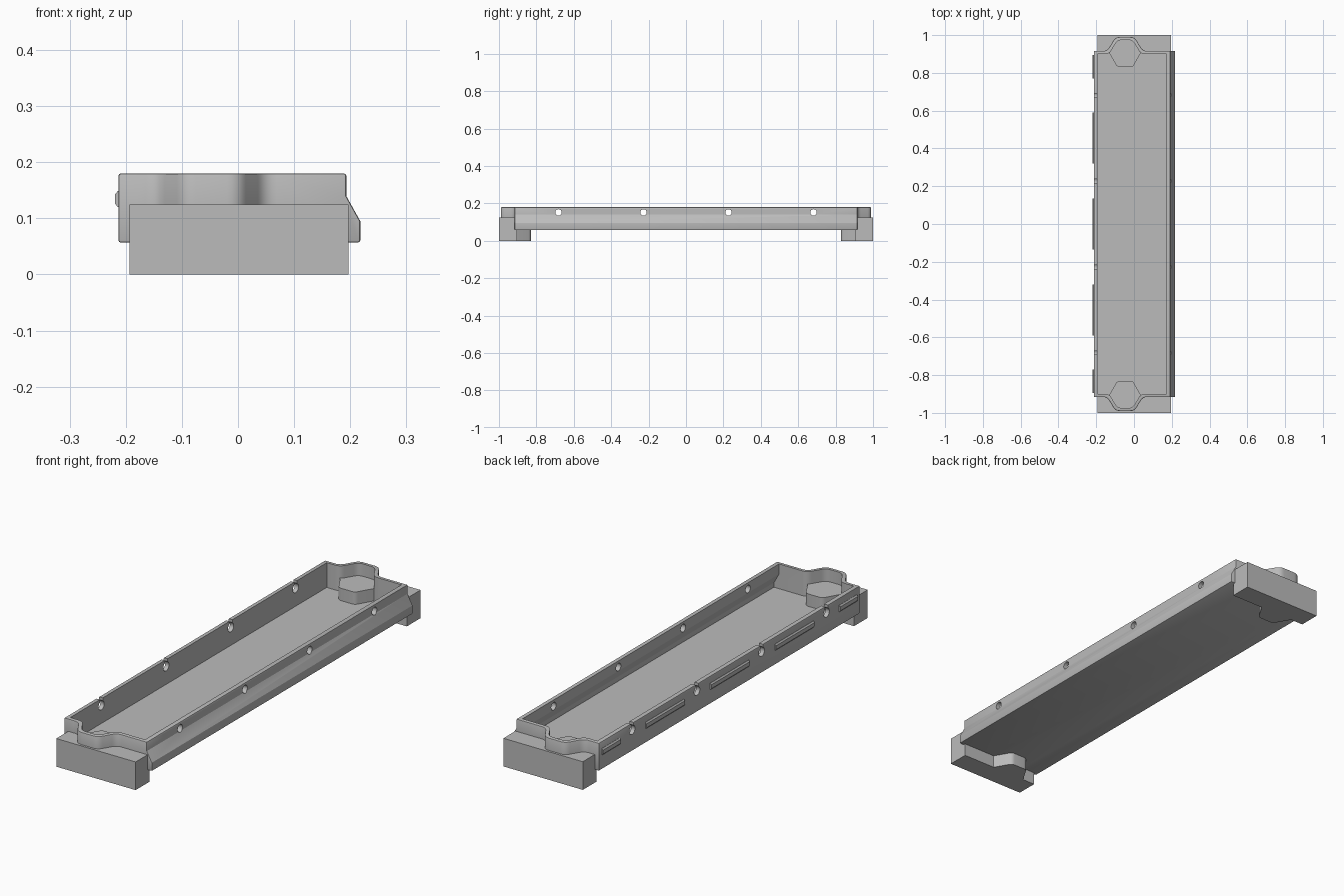
import bpy
import math
from mathutils import Vector

cube = bpy.data.objects.get("Cube")
if cube:
    bpy.data.objects.remove(cube, do_unlink=True)

grey = bpy.data.materials.new("plain grey")
grey.use_nodes = True
colour = (0.5, 0.5, 0.5, 1)
grey.diffuse_color = colour
grey.node_tree.nodes["Principled BSDF"].inputs["Base Color"].default_value = colour

CX = -0.0475       # centre line of the end bulges
FLOOR, RIM = 0.07, 0.18


def rounded(points, radius, steps=5):
    """Round every corner of a closed outline."""
    out = []
    for i, p in enumerate(points):
        p = Vector(p)
        a, b = Vector(points[i - 1]) - p, Vector(points[(i + 1) % len(points)]) - p
        start = p + a.normalized() * min(radius, a.length * 0.45)
        end = p + b.normalized() * min(radius, b.length * 0.45)
        for k in range(steps + 1):
            t = k / steps
            out.append(start * (1 - t) ** 2 + p * 2 * t * (1 - t) + end * t ** 2)
    return out


def prism(name, outline, axis, lo, hi):
    """Extrude a flat outline along x, y or z."""
    place = {"x": lambda u, v, w: (w, u, v),
             "y": lambda u, v, w: (u, w, v),
             "z": lambda u, v, w: (u, v, w)}[axis]
    n = len(outline)
    verts = [place(u, v, w) for w in (lo, hi) for u, v in outline]
    faces = [list(range(n))[::-1], list(range(n, 2 * n))]
    faces += [(i, (i + 1) % n, n + (i + 1) % n, n + i) for i in range(n)]
    mesh = bpy.data.meshes.new(name)
    mesh.from_pydata(verts, [], faces)
    mesh.materials.append(grey)
    obj = bpy.data.objects.new(name, mesh)
    bpy.context.collection.objects.link(obj)
    bpy.ops.object.select_all(action="DESELECT")
    obj.select_set(True)
    bpy.context.view_layer.objects.active = obj
    bpy.ops.object.mode_set(mode="EDIT")
    bpy.ops.mesh.select_all(action="SELECT")
    bpy.ops.mesh.normals_make_consistent(inside=False)
    bpy.ops.object.mode_set(mode="OBJECT")
    return obj


def apply(obj, kind, **settings):
    mod = obj.modifiers.new(kind.lower(), kind)
    for key, value in settings.items():
        setattr(mod, key, value)
    bpy.context.view_layer.objects.active = obj
    bpy.ops.object.modifier_apply(modifier=mod.name)


def combine(obj, other, operation):
    apply(obj, "BOOLEAN", object=other, operation=operation, solver="EXACT")
    bpy.data.objects.remove(other, do_unlink=True)


def smooth(obj):
    bpy.ops.object.select_all(action="DESELECT")
    obj.select_set(True)
    bpy.context.view_layer.objects.active = obj
    bpy.ops.object.shade_smooth_by_angle(angle=math.radians(25))


def plan(side, end, base, tip, tip_end):
    """Tray outline from above, with a bulge at each end."""
    back = [(side, end), (CX + base, end), (CX + tip, tip_end),
            (CX - tip, tip_end), (CX - base, end), (-side, end)]
    points = rounded(back + [(x, -y) for x, y in reversed(back)], 0.022)
    # keep the four outer corners square
    return [p if abs(p.x) < 0.2 else Vector((math.copysign(side, p.x),
            math.copysign(end, p.y))) for p in points]


def clean_plan(*args):
    out = []
    for p in plan(*args):
        if not out or (p - out[-1]).length > 1e-5:
            out.append(p)
    if (out[0] - out[-1]).length < 1e-5:
        out.pop()
    return out


# Tray: side profile trimmed to the plan outline, then hollowed
outer = [(-0.213, 0.057), (0.218, 0.057), (0.218, 0.095),
         (0.193, 0.14), (0.193, RIM), (-0.213, RIM)]
inner = [(-0.194, FLOOR), (0.198, FLOOR), (0.198, 0.09),
         (0.173, 0.135), (0.173, 0.25), (-0.194, 0.25)]
tray = prism("tray", outer, "y", -1.1, 1.1)
combine(tray, prism("trim", clean_plan(0.3, 0.916, 0.0945, 0.05, 0.99), "z", -0.1, 0.3),
        "INTERSECT")
apply(tray, "BEVEL", width=0.004, segments=2, limit_method="ANGLE",
      angle_limit=math.radians(50))
cavity = prism("cavity", inner, "y", -1.1, 1.1)
combine(cavity, prism("trim", clean_plan(0.3, 0.9, 0.084, 0.04, 0.974), "z", -0.1, 0.4),
        "INTERSECT")
combine(tray, cavity, "DIFFERENCE")

# Round holes in the left wall, open keyholes in the right wall
for y in (-0.682, -0.227, 0.227, 0.682):
    angles = [2 * math.pi * k / 24 for k in range(24)]
    hole = [(y + 0.017 * math.cos(a), 0.152 + 0.017 * math.sin(a)) for a in angles]
    combine(tray, prism("hole", hole, "x", 0.1, 0.3), "DIFFERENCE")
    arc = [math.radians(120 + 300 * k / 20) for k in range(21)]
    key = [(y + 0.02 * math.cos(a), 0.15 + 0.02 * math.sin(a)) for a in arc]
    key += [(y + 0.01, 0.22), (y - 0.01, 0.22)]
    combine(tray, prism("keyhole", key, "x", -0.3, -0.15), "DIFFERENCE")
smooth(tray)

# Feet: end blocks with a tapered pad that rises through the tray floor
for name, s in (("front_foot", -1), ("back_foot", 1)):
    pad = rounded([(CX - 0.083, 0.904), (CX - 0.04, 0.83),
                   (CX + 0.04, 0.83), (CX + 0.083, 0.904)], 0.014)[6:-6]
    outline = [(-0.193, 1), (-0.193, 0.904), (CX - 0.083, 0.904)]
    outline += [tuple(p) for p in pad]
    outline += [(CX + 0.083, 0.904), (0.197, 0.904), (0.197, 1)]
    foot = prism(name, [(x, s * y) for x, y in outline], "z", 0, 0.125)
    smooth(foot)

# Raised ribs along the right wall, between the keyholes
for i, (y0, y1) in enumerate([(-0.895, -0.77), (-0.59, -0.32), (-0.135, 0.135),
                              (0.32, 0.59), (0.77, 0.895)]):
    section = [(-0.205, 0.12), (-0.214, 0.12), (-0.219, 0.126),
               (-0.219, 0.143), (-0.214, 0.149), (-0.205, 0.149)]
    prism(f"rib_{i + 1}", section, "y", y0, y1)
